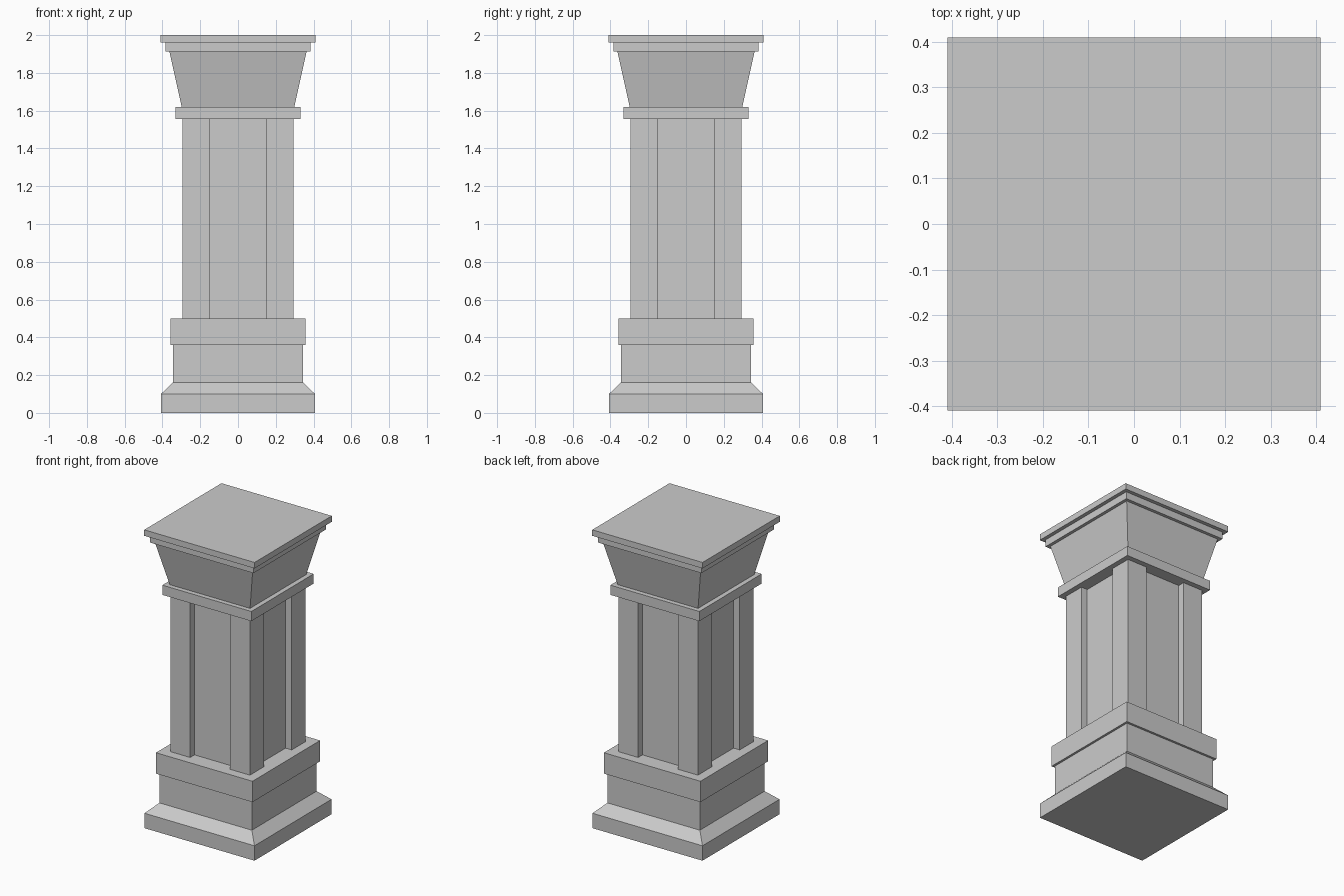
import bpy, bmesh

if "Cube" in bpy.data.objects:
    bpy.data.objects.remove(bpy.data.objects["Cube"])


def loft(name, outline, levels):
    """Closed solid: the outline repeated at each (scale, z) level and bridged."""
    bm = bmesh.new()
    rings = [[bm.verts.new((x * s, y * s, z)) for x, y in outline] for s, z in levels]
    n = len(outline)
    for low, high in zip(rings, rings[1:]):
        for i in range(n):
            j = (i + 1) % n
            bm.faces.new((low[i], low[j], high[j], high[i]))
    bm.faces.new(rings[0][::-1])
    bm.faces.new(rings[-1])
    bmesh.ops.recalc_face_normals(bm, faces=bm.faces)
    mesh = bpy.data.meshes.new(name)
    bm.to_mesh(mesh)
    bm.free()
    obj = bpy.data.objects.new(name, mesh)
    bpy.context.collection.objects.link(obj)
    return obj


def four_sides(side):
    """Repeat one side's points around the centre in quarter turns."""
    points = []
    for _ in range(4):
        points += side
        side = [(-y, x) for x, y in side]
    return points


SQUARE = four_sides([(-1, -1)])

# Shaft outline: square with a shallow full-height recess in each face
HALF, GAP, FLOOR = 0.295, 0.148, 0.249
SHAFT = four_sides([(-HALF, -HALF), (-GAP, -HALF), (-GAP, -FLOOR),
                    (GAP, -FLOOR), (GAP, -HALF)])

# Base: plinth with sloped top, then the pedestal and its wider block
loft("plinth", SQUARE, [(0.408, 0), (0.408, 0.10), (0.343, 0.162)])
loft("pedestal", SQUARE, [(0.343, 0.162), (0.343, 0.36)])
loft("pedestal_block", SQUARE, [(0.358, 0.36), (0.358, 0.50)])

# Shaft and collar
loft("shaft", SHAFT, [(1, 0.50), (1, 1.555)])
loft("collar", SQUARE, [(0.33, 1.555), (0.33, 1.62)])

# Capital: flared block and two stepped slabs
loft("capital_flare", SQUARE, [(0.298, 1.62), (0.363, 1.912)])
loft("capital_step", SQUARE, [(0.384, 1.912), (0.384, 1.96)])
loft("capital_slab", SQUARE, [(0.409, 1.96), (0.409, 2.0)])
